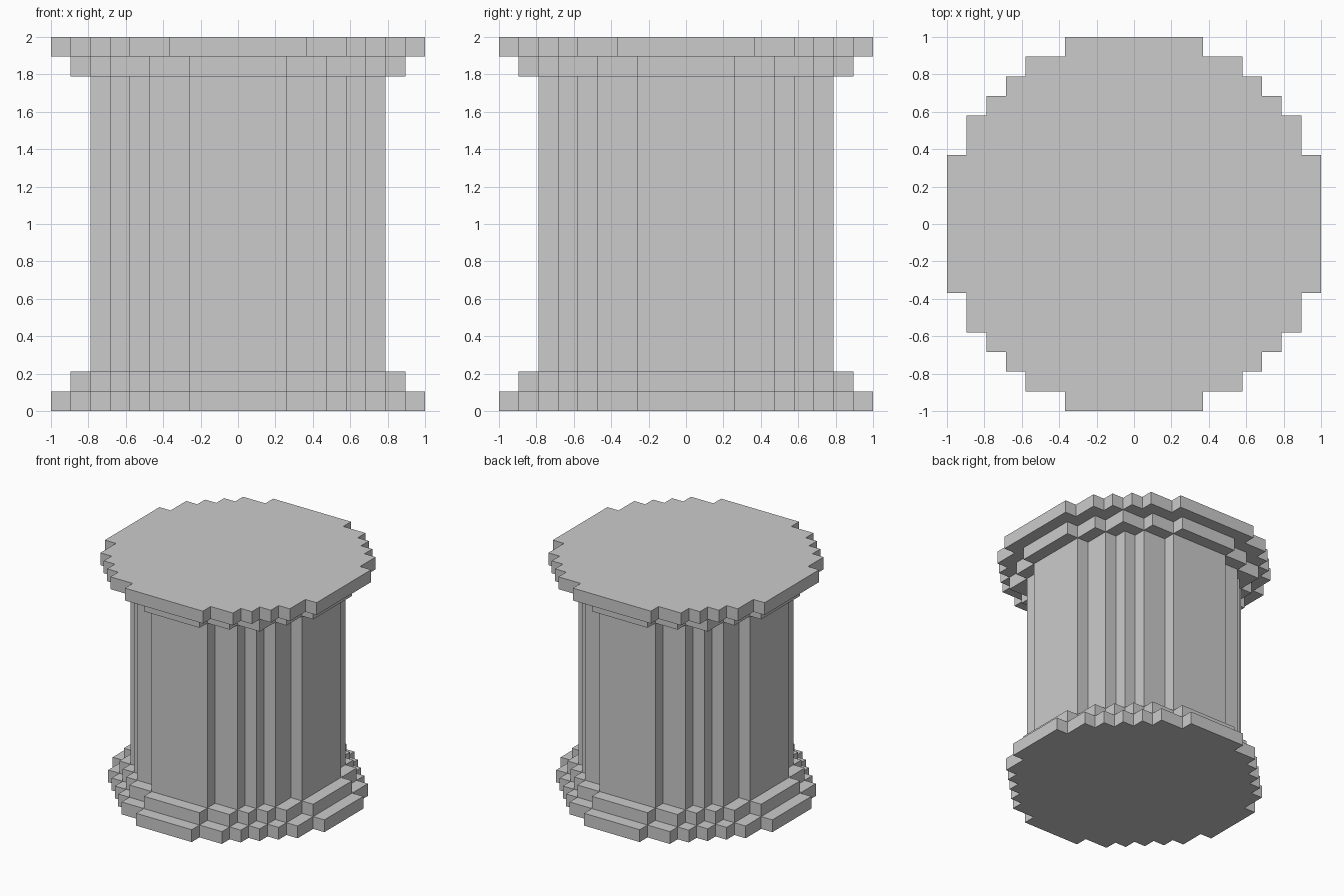
import bpy, bmesh

if "Cube" in bpy.data.objects:
    bpy.data.objects.remove(bpy.data.objects["Cube"])

U = 2 / 19  # size of one block


def slab(name, corners, z0, z1):
    """Extrude a stepped round outline, given the outer corners of one quadrant (in blocks)."""
    # stair-step the quadrant: add the inner corner between neighbouring outer corners
    quad = []
    for i, (x, y) in enumerate(corners):
        quad.append((x, y))
        if i + 1 < len(corners):
            quad.append((corners[i + 1][0], y))
    # rotate the quadrant four times
    outline = []
    for _ in range(4):
        outline += quad
        quad = [(-y, x) for x, y in quad]
    bm = bmesh.new()
    face = bm.faces.new([bm.verts.new((x * U, y * U, z0 * U)) for x, y in outline])
    top = bmesh.ops.extrude_face_region(bm, geom=[face])["geom"]
    bmesh.ops.translate(bm, vec=(0, 0, (z1 - z0) * U),
                        verts=[v for v in top if isinstance(v, bmesh.types.BMVert)])
    bmesh.ops.recalc_face_normals(bm, faces=bm.faces)
    mesh = bpy.data.meshes.new(name)
    bm.to_mesh(mesh)
    bm.free()
    bpy.context.collection.objects.link(bpy.data.objects.new(name, mesh))


# base steps
slab("base_lower", [(9.5, 2.5), (8.5, 4.5), (7.5, 5.5), (6.5, 6.5),
                    (5.5, 7.5), (4.5, 8.5), (2.5, 9.5)], 0, 1)
slab("base_upper", [(8.5, 2.5), (7.5, 4.5), (6.5, 5.5), (5.5, 6.5),
                    (4.5, 7.5), (2.5, 8.5)], 1, 2)
# column shaft
slab("shaft", [(7.5, 2.5), (6.5, 4.5), (5.5, 5.5), (4.5, 6.5), (2.5, 7.5)], 2, 17)
# capital steps
slab("capital_lower", [(8.5, 2.5), (7.5, 4.5), (6.5, 6.5), (4.5, 7.5), (2.5, 8.5)], 17, 18)
slab("capital_upper", [(9.5, 3.5), (8.5, 5.5), (7.5, 6.5), (6.5, 7.5),
                       (5.5, 8.5), (3.5, 9.5)], 18, 19)
